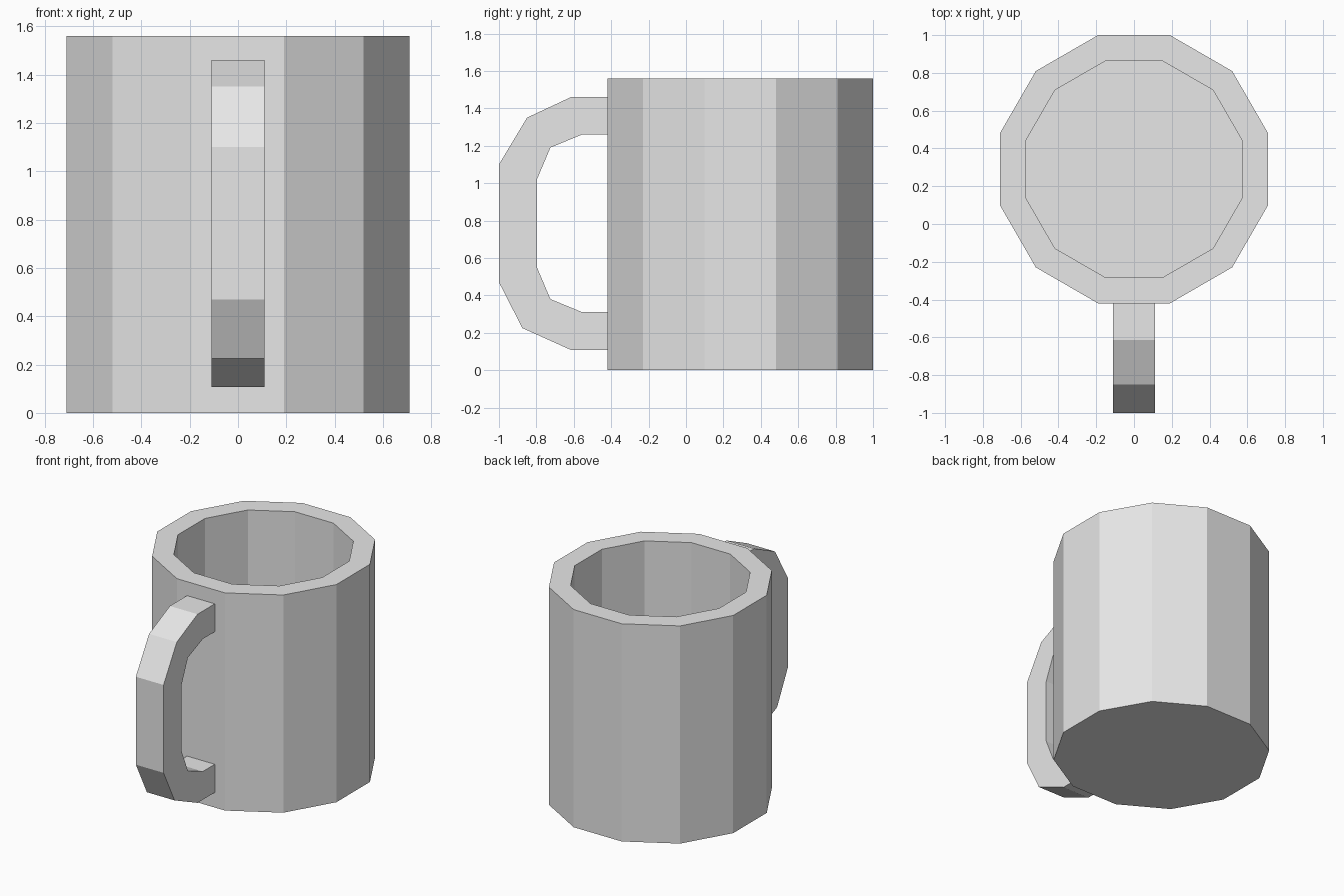
import bpy
import bmesh
import math

default = bpy.data.objects.get("Cube")
if default:
    bpy.data.objects.remove(default, do_unlink=True)

# One plain grey for the whole mug
GREY = (0.8, 0.8, 0.8, 1.0)
grey = bpy.data.materials.new("light_grey")
grey.use_nodes = True
grey.diffuse_color = GREY
grey.node_tree.nodes["Principled BSDF"].inputs["Base Color"].default_value = GREY


def finish(bm, name):
    bmesh.ops.recalc_face_normals(bm, faces=bm.faces)
    mesh = bpy.data.meshes.new(name)
    bm.to_mesh(mesh)
    bm.free()
    mesh.materials.append(grey)
    obj = bpy.data.objects.new(name, mesh)
    bpy.context.collection.objects.link(obj)
    return obj


def bridge(bm, a, b, closed):
    for i in range(len(a) if closed else len(a) - 1):
        j = (i + 1) % len(a)
        bm.faces.new((a[i], a[j], b[j], b[i]))


# Mug body: twelve-sided wall, flat rim and hollow inside
SIDES, CENTRE_Y, HEIGHT, FLOOR = 12, 0.29, 1.56, 0.14
OUTER, INNER = 0.735, 0.592

bm = bmesh.new()
rings = []
for radius, z in ((OUTER, 0), (OUTER, HEIGHT), (INNER, HEIGHT), (INNER, FLOOR)):
    angles = [math.tau * (i + 0.5) / SIDES for i in range(SIDES)]
    rings.append([bm.verts.new((radius * math.cos(a),
                                CENTRE_Y + radius * math.sin(a), z))
                  for a in angles])
for lower, upper in zip(rings, rings[1:]):
    bridge(bm, lower, upper, True)
bm.faces.new(rings[0])
bm.faces.new(rings[-1])
finish(bm, "mug_body")

# Handle: faceted C-shaped band, its ends sunk a little into the wall
HALF_WIDTH = 0.11
outer = [(-0.4, 1.46), (-0.615, 1.46), (-0.85, 1.35), (-1, 1.1),
         (-1, 0.47), (-0.875, 0.225), (-0.615, 0.108), (-0.4, 0.108)]
inner = [(-0.4, 1.26), (-0.555, 1.26), (-0.725, 1.19), (-0.797, 1.02),
         (-0.797, 0.55), (-0.725, 0.38), (-0.555, 0.31), (-0.4, 0.31)]

bm = bmesh.new()
edges = [[bm.verts.new((x, y, z)) for y, z in profile]
         for profile, x in ((outer, -HALF_WIDTH), (outer, HALF_WIDTH),
                            (inner, HALF_WIDTH), (inner, -HALF_WIDTH))]
for k in range(4):
    bridge(bm, edges[k], edges[(k + 1) % 4], False)
for end in (0, -1):
    bm.faces.new([line[end] for line in edges])
finish(bm, "handle")
